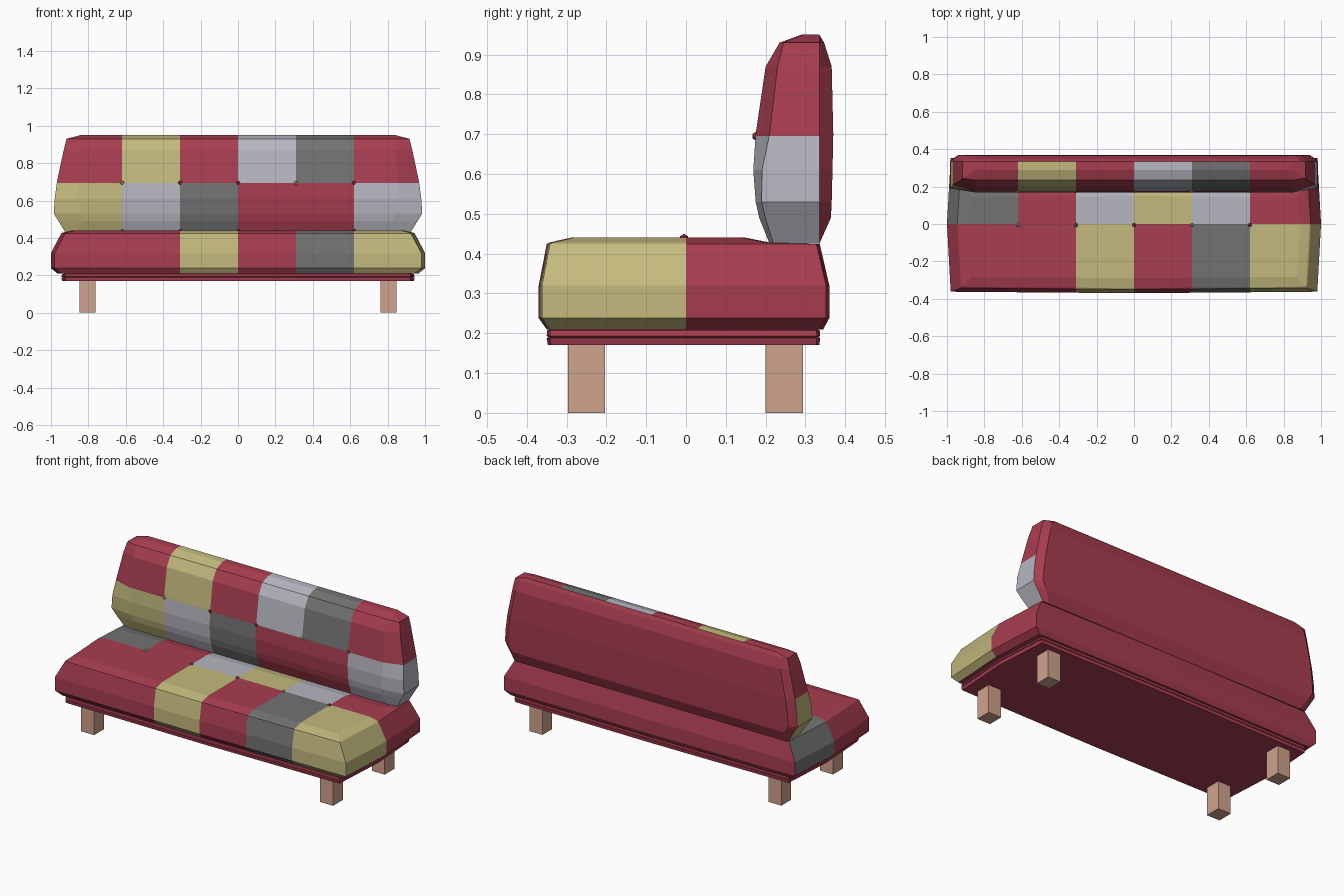
import bpy, bmesh
from mathutils import Vector

if "Cube" in bpy.data.objects:
    bpy.data.objects.remove(bpy.data.objects["Cube"])

# Materials
COLORS = {
    "red fabric": (0.392, 0.047, 0.080),
    "yellow fabric": (0.546, 0.485, 0.205),
    "light grey fabric": (0.468, 0.468, 0.527),
    "dark grey fabric": (0.171, 0.171, 0.171),
    "pale wood": (0.631, 0.366, 0.266),
}
MATS = []
for name, c in COLORS.items():
    m = bpy.data.materials.new(name)
    m.diffuse_color = (*c, 1)
    m.use_nodes = True
    m.node_tree.nodes["Principled BSDF"].inputs["Base Color"].default_value = m.diffuse_color
    MATS.append(m)
R, Y, L, G, W = range(5)
SEAMS = [-0.62, -0.31, 0, 0.31, 0.62]


def finish(bm, name, mats):
    bmesh.ops.recalc_face_normals(bm, faces=bm.faces)
    me = bpy.data.meshes.new(name)
    bm.to_mesh(me)
    bm.free()
    for m in mats:
        me.materials.append(m)
    ob = bpy.data.objects.new(name, me)
    bpy.context.collection.objects.link(ob)
    return ob


def loft(rings):
    """Stack closed rings of points and cap both ends."""
    bm = bmesh.new()
    rows = [[bm.verts.new(p) for p in ring] for ring in rings]
    n = len(rows[0])
    for a, b in zip(rows, rows[1:]):
        for i in range(n):
            j = (i + 1) % n
            bm.faces.new((a[i], a[j], b[j], b[i]))
    bm.faces.new(rows[0][::-1])
    bm.faces.new(rows[-1])
    bmesh.ops.recalc_face_normals(bm, faces=bm.faces)
    return bm


def patchwork(bm, axis, split, low, high):
    """Cut along the seams and colour the patches; rear and underside stay red."""
    normal = Vector((0, 0, 0))
    normal[axis] = 1
    cuts = [((x, 0, 0), (1, 0, 0)) for x in SEAMS] + [(normal * split, normal)]
    for co, no in cuts:
        bmesh.ops.bisect_plane(bm, geom=bm.verts[:] + bm.edges[:] + bm.faces[:],
                               dist=1e-5, plane_co=co, plane_no=no)
    bm.normal_update()
    for f in bm.faces:
        c = f.calc_center_median()
        col = sum(c.x > s for s in SEAMS)
        row = low if c[axis] < split else high
        f.material_index = R if f.normal.y > 0.5 or f.normal.z < -0.9 else row[col]


def seat_ring(z, hx, y0, y1):
    a, b = hx - 0.02, 0.008
    return [(-a, y0 + b, z), (0, y0, z), (a, y0 + b, z), (hx, 0, z),
            (a, y1 - b, z), (0, y1, z), (-a, y1 - b, z), (-hx, 0, z)]


def back_ring(z, hx, yf, yb, c, d):
    ye = min(yb, 0.335)
    return [(-hx, yf + d, z), (-hx + c, yf, z), (hx - c, yf, z), (hx, yf + d, z),
            (hx, ye, z), (hx - 0.04, yb, z), (-hx + 0.04, yb, z), (-hx, ye, z)]


# Seat cushion
bm = loft([seat_ring(*p) for p in [
    (0.21, 0.965, -0.35, 0.345), (0.238, 1.0, -0.37, 0.36), (0.32, 1.0, -0.37, 0.36),
    (0.424, 0.945, -0.35, 0.336), (0.428, 0.938, -0.343, 0.21), (0.44, 0.89, -0.29, 0.15)]])
patchwork(bm, 1, 0.0, [R, R, Y, R, G, Y], [G, R, L, Y, L, R])
finish(bm, "seat", MATS[:4])

# Backrest cushion
bm = loft([back_ring(*p) for p in [
    (0.425, 0.92, 0.21, 0.335, 0.05, 0.01), (0.49, 0.96, 0.184, 0.364, 0.13, 0.015),
    (0.53, 0.985, 0.175, 0.366, 0.14, 0.015), (0.61, 0.98, 0.169, 0.368, 0.13, 0.022),
    (0.70, 0.968, 0.175, 0.37, 0.11, 0.035), (0.87, 0.932, 0.20, 0.366, 0.09, 0.03),
    (0.93, 0.917, 0.235, 0.347, 0.06, 0.01), (0.95, 0.84, 0.29, 0.335, 0.03, 0.005)]])
patchwork(bm, 2, 0.695, [Y, L, G, R, R, L], [R, Y, R, L, G, R])
finish(bm, "backrest", MATS[:4])

# Upholstered base frame with a recess under the seat
bm = loft([seat_ring(*p) for p in [
    (0.17, 0.94, -0.347, 0.335), (0.188, 0.945, -0.35, 0.337), (0.19, 0.935, -0.345, 0.333),
    (0.193, 0.945, -0.35, 0.337), (0.207, 0.94, -0.349, 0.336), (0.212, 0.92, -0.335, 0.325)]])
finish(bm, "base_frame", [MATS[R]])


# Buttons along the seams
def button(name, loc, mat):
    bm = bmesh.new()
    bmesh.ops.create_icosphere(bm, subdivisions=1, radius=0.012)
    finish(bm, name, [MATS[mat]]).location = loc


for i, x in enumerate(SEAMS):
    button(f"seat_button_{i + 1}", (x, -0.005, 0.438), [L, G, R, Y, R][i])
    button(f"backrest_button_{i + 1}", (x, 0.177, 0.695), [Y, R, R, Y, R][i])

# Legs
for side, sx in (("left", -1), ("right", 1)):
    for end, y in (("front", -0.25), ("rear", 0.247)):
        bm = bmesh.new()
        bmesh.ops.create_cube(bm, size=1)
        bmesh.ops.scale(bm, vec=(0.087, 0.094, 0.172), verts=bm.verts)
        finish(bm, f"{end}_{side}_leg", [MATS[W]]).location = (sx * 0.805, y, 0.086)
